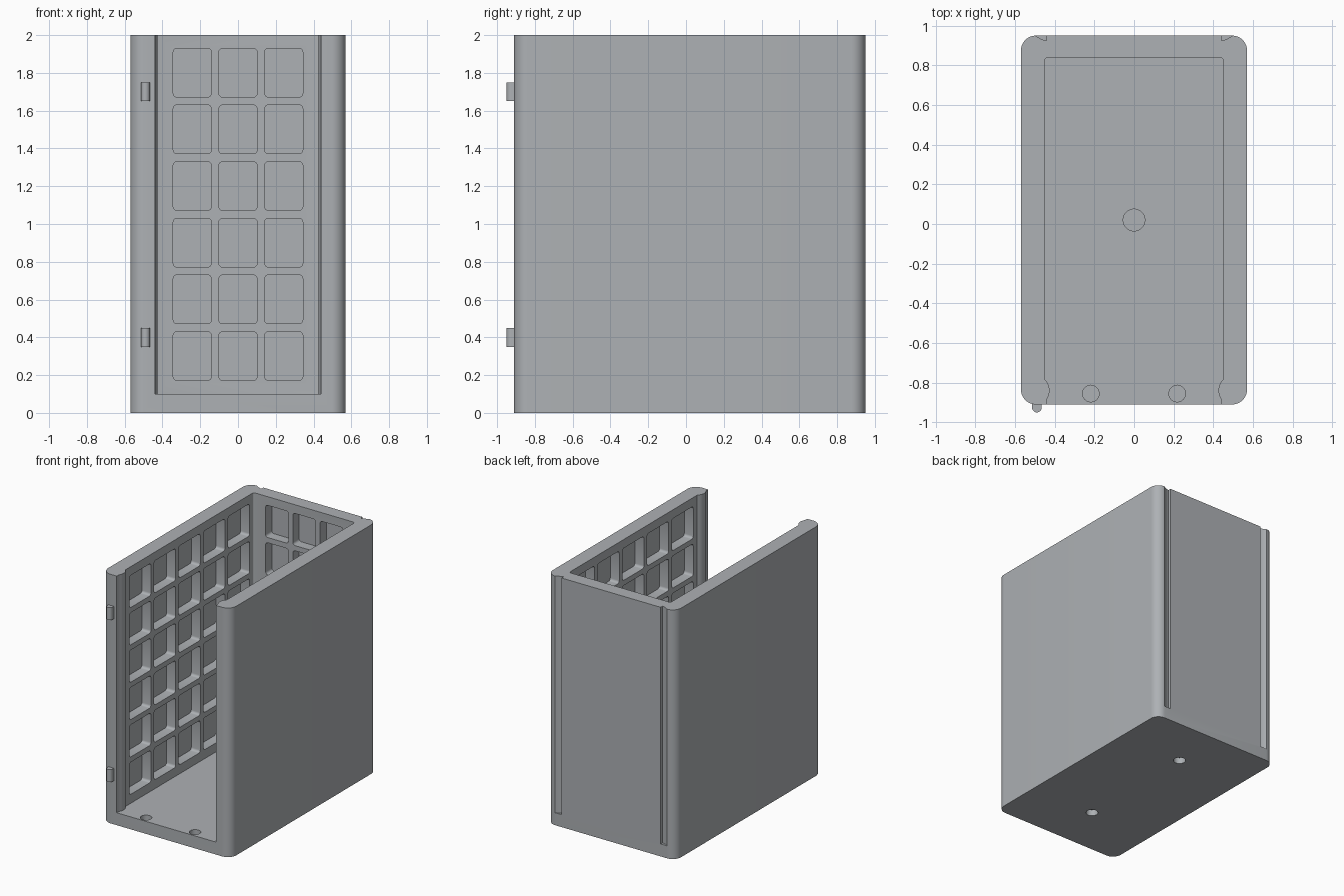
import bpy, bmesh, math

if "Cube" in bpy.data.objects:
    bpy.data.objects.remove(bpy.data.objects["Cube"])

grey = bpy.data.materials.new("plain grey")
grey.diffuse_color = (0.42, 0.44, 0.46, 1)
grey.use_nodes = True
grey.node_tree.nodes["Principled BSDF"].inputs["Base Color"].default_value = grey.diffuse_color

X, FRONT, BACK, TOP, FLOOR = 0.57, -0.91, 0.95, 2.0, 0.1
IN_X, IN_FRONT, IN_BACK = 0.45, -0.79, 0.84


def rounded_rect(u0, u1, v0, v1, r, steps):
    """Outline of a rectangle with rounded corners."""
    pts = []
    for i, (cu, cv) in enumerate([(u1 - r, v1 - r), (u0 + r, v1 - r), (u0 + r, v0 + r), (u1 - r, v0 + r)]):
        for k in range(steps + 1):
            a = math.pi / 2 * (i + k / steps)
            pts.append((cu + r * math.cos(a), cv + r * math.sin(a)))
    return pts


def circle(cx, cy, r, n=32):
    return [(cx + r * math.cos(2 * math.pi * k / n), cy + r * math.sin(2 * math.pi * k / n)) for k in range(n)]


def prism(bm, outline, w0, w1, axis="z"):
    """Extrude an outline along an axis, as a closed solid."""
    place = {"x": lambda u, v, w: (w, u, v),
             "y": lambda u, v, w: (u, w, v),
             "z": lambda u, v, w: (u, v, w)}[axis]
    a = [bm.verts.new(place(u, v, w0)) for u, v in outline]
    b = [bm.verts.new(place(u, v, w1)) for u, v in outline]
    bm.faces.new(a)
    bm.faces.new(b[::-1])
    for i in range(len(a)):
        j = (i + 1) % len(a)
        bm.faces.new((a[i], b[i], b[j], a[j]))


def finish(bm, name):
    bmesh.ops.recalc_face_normals(bm, faces=bm.faces)
    mesh = bpy.data.meshes.new(name)
    bm.to_mesh(mesh)
    bm.free()
    mesh.materials.append(grey)
    ob = bpy.data.objects.new(name, mesh)
    bpy.context.collection.objects.link(ob)
    return ob


def activate(ob):
    bpy.ops.object.select_all(action="DESELECT")
    ob.select_set(True)
    bpy.context.view_layer.objects.active = ob


def cut(ob, cutter):
    mod = ob.modifiers.new("cut", "BOOLEAN")
    mod.operation, mod.solver, mod.object = "DIFFERENCE", "EXACT", cutter
    activate(ob)
    bpy.ops.object.modifier_apply(modifier=mod.name)
    bpy.data.objects.remove(cutter)


# Outer shell block
bm = bmesh.new()
prism(bm, rounded_rect(-X, X, FRONT, BACK, 0.075, 10), 0, TOP)
shell = finish(bm, "shell")

# Main cavity, open at the front and top, with a latch ridge on each jamb
bm = bmesh.new()
half = [(0.44, -1.1), (0.44, -0.885), (0.431, -0.868), (0.426, -0.845), (0.428, -0.82),
        (0.437, -0.80), (IN_X, -0.783)]
half += [(IN_X - 0.015 + 0.015 * math.cos(a), IN_BACK - 0.015 + 0.015 * math.sin(a))
         for a in (0, math.pi / 6, math.pi / 3, math.pi / 2)]
prism(bm, half + [(-x, y) for x, y in half[::-1]], FLOOR, TOP + 0.1)

# Hinge grooves down the back
for s in (-1, 1):
    groove = [(0.44, 1.05), (0.44, 0.925), (0.455, 0.928), (0.47, 0.934), (0.485, 0.942), (0.5, 0.952), (0.5, 1.05)]
    prism(bm, [(s * x, y) for x, y in groove], FLOOR, TOP + 0.1)

# Blind holes under the base
for y in (-0.49, 0.53):
    prism(bm, circle(0, y, 0.045), -0.1, 0.05)
cut(shell, finish(bm, "cavity_cutter"))

# Wall pockets: six rows on the back wall and both side walls
bm = bmesh.new()
depth, lip = 0.08, 0.005
for row in range(6):
    z0 = 0.172 + 0.3 * row
    z1 = z0 + 0.258
    for col in range(3):
        x0 = -0.343 + 0.242 * col
        prism(bm, rounded_rect(x0, x0 + 0.202, z0, z1, 0.02, 4), IN_BACK - lip, IN_BACK + depth, "y")
    for col in range(5):
        y0 = -0.735 + 0.313 * col
        for s in (-1, 1):
            prism(bm, rounded_rect(y0, y0 + 0.273, z0, z1, 0.02, 4), s * (IN_X - lip), s * (IN_X + depth), "x")

# Blind holes in the floor
for x, y, r in ((0, 0.02, 0.055), (-0.218, -0.855, 0.042), (0.218, -0.855, 0.042)):
    prism(bm, circle(x, y, r), 0.05, FLOOR + 0.01)
cut(shell, finish(bm, "pocket_cutter"))

# Two door pins on the front left edge
pins = []
for name, z in (("lower_pin", 0.35), ("upper_pin", 1.65)):
    bm = bmesh.new()
    arc = [(-0.49 + 0.024 * math.cos(a), -0.926 + 0.024 * math.sin(a))
           for a in (math.pi * (1 + k / 12) for k in range(13))]
    prism(bm, arc + [(-0.466, FRONT + 0.01), (-0.514, FRONT + 0.01)], z, z + 0.1)
    pins.append(finish(bm, name))

for ob in [shell] + pins:
    activate(ob)
    bpy.ops.object.shade_smooth_by_angle(angle=math.radians(30))
